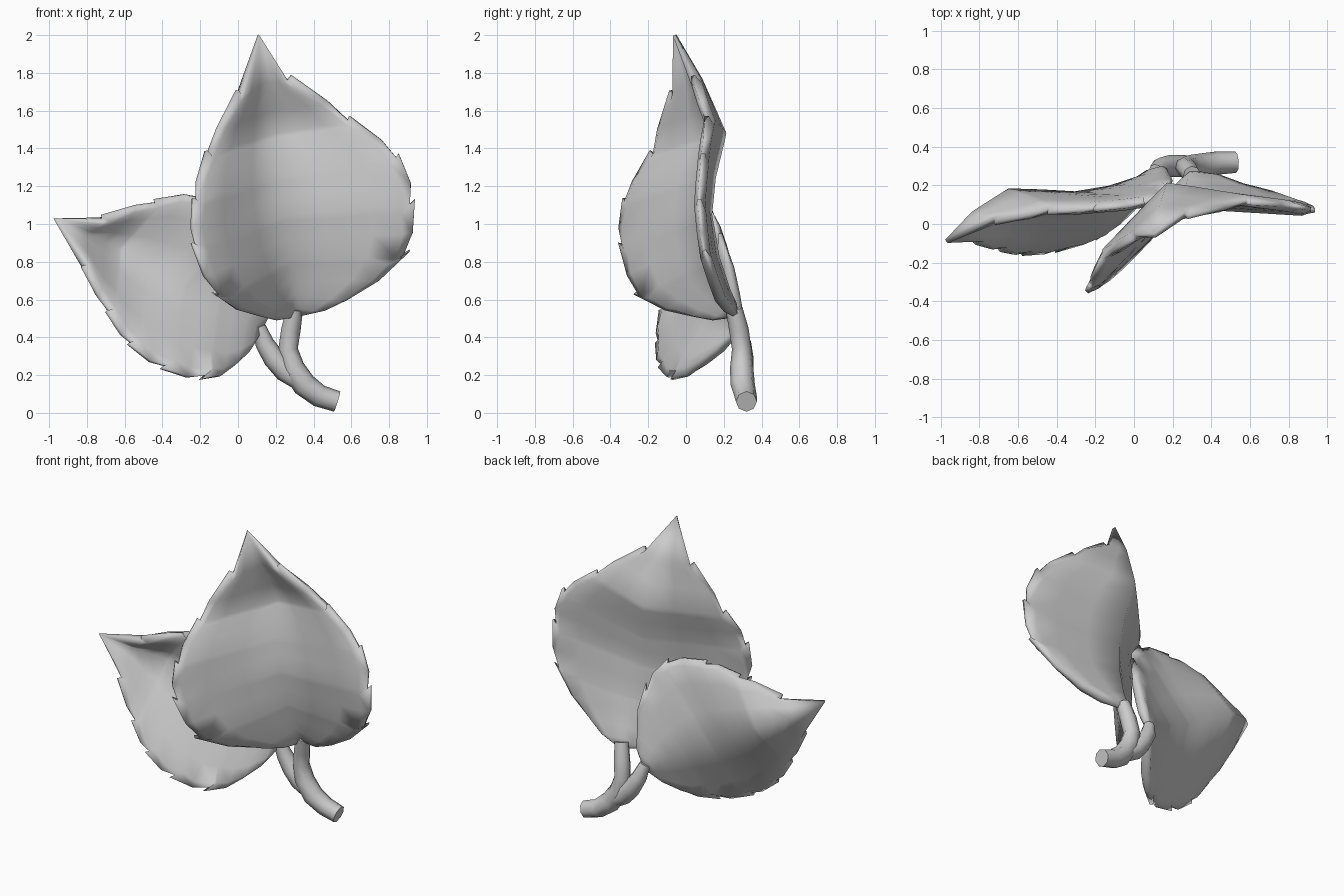
import bpy, bmesh
from mathutils import Vector as V

if "Cube" in bpy.data.objects:
    bpy.data.objects.remove(bpy.data.objects["Cube"])

THICK = 0.06
COLUMNS = (0.0, 0.35, 0.7, 0.94, 1.0)      # fractions from midrib to rim


def along(pts, t):
    """Point on a polyline at station t."""
    i = min(int(t), len(pts) - 2)
    return pts[i].lerp(pts[i + 1], t - i)


def leaf(name, midrib, sides):
    """Folded leaf blade: midrib plus two notched rims, all running tip to base."""
    mid = [V(p) for p in midrib]
    last = len(mid) - 1
    bm = bmesh.new()
    for side in sides:
        edge = [mid[0]] + [V(p) for p in side] + [mid[-1]]
        rows = []
        for i in range(last + 1):
            steps = [0.0]
            if 0 < i < last - 1:
                steps.append(0.14)             # tooth beside each notch
            if 0 < i < last:
                steps.append(0.55)             # swelling between notches
            for s in steps:
                t = i + s
                m, e = along(mid, t), along(edge, t)
                out = (e - m).normalized()
                rim = e.copy()
                if s == 0.14:
                    rim = edge[i] + 0.03 * (edge[i - 1] - edge[i]).normalized() + 0.035 * out
                elif s == 0.55:
                    e = e + 0.025 * out
                    rim = e + 0.012 * out
                rows.append([bm.verts.new(m.lerp(e, c)) for c in COLUMNS[:-1]]
                            + [bm.verts.new(rim)])
        for a, b in zip(rows, rows[1:]):
            for j in range(len(COLUMNS) - 1):
                bm.faces.new((a[j], a[j + 1], b[j + 1], b[j]))
    bmesh.ops.remove_doubles(bm, verts=bm.verts, dist=1e-4)
    bmesh.ops.recalc_face_normals(bm, faces=bm.faces)
    rim_ids = [v.index for v in bm.verts if v.is_boundary]
    bm.verts.index_update()
    rim_ids = [v.index for v in bm.verts if v.is_boundary]
    me = bpy.data.meshes.new(name)
    bm.to_mesh(me)
    bm.free()
    ob = bpy.data.objects.new(name, me)
    bpy.context.collection.objects.link(ob)
    # Thickness thins towards the rim, so it looks rounded
    group = ob.vertex_groups.new(name="thickness")
    group.add(range(len(me.vertices)), 1.0, 'REPLACE')
    group.add(rim_ids, 0.35, 'REPLACE')
    mod = ob.modifiers.new("thickness", 'SOLIDIFY')
    mod.thickness = THICK
    mod.offset = 0
    mod.vertex_group = group.name
    smooth(ob)
    return ob


def smooth(ob):
    bpy.ops.object.select_all(action='DESELECT')
    ob.select_set(True)
    bpy.context.view_layer.objects.active = ob
    bpy.ops.object.shade_smooth()


def stem(name, points):
    """Round stalk along (x, y, z, radius) points."""
    cu = bpy.data.curves.new(name, 'CURVE')
    cu.dimensions = '3D'
    cu.bevel_depth = 1.0
    cu.bevel_resolution = 2
    cu.use_fill_caps = True
    sp = cu.splines.new('POLY')
    sp.points.add(len(points) - 1)
    for p, (x, y, z, r) in zip(sp.points, points):
        p.co = (x, y, z, 1)
        p.radius = r
    sp.use_smooth = True
    ob = bpy.data.objects.new(name, cu)
    bpy.context.collection.objects.link(ob)


# Large upright leaf
leaf("large_leaf",
     [(.11, -.06, 2.0), (.14, .06, 1.76), (.18, .185, 1.48), (.21, .13, 1.25),
      (.24, .11, 1.05), (.27, .15, .82), (.29, .21, .64), (.30, .27, .51)],
     [[(.26, .05, 1.76), (.58, .12, 1.55), (.84, .09, 1.35), (.91, .07, 1.10),
       (.87, .10, .83), (.58, .18, .60)],
      [(.01, -.06, 1.69), (-.16, -.17, 1.37), (-.22, -.32, 1.12), (-.22, -.33, .88),
       (-.10, -.24, .62), (.12, .05, .51)]])

# Small leaf leaning left
leaf("small_leaf",
     [(-.97, -.09, 1.03), (-.82, .04, .95), (-.64, .155, .87), (-.48, .15, .78),
      (-.30, .14, .68), (-.12, .17, .59), (.03, .22, .50), (.12, .28, .43)],
     [[(-.72, .02, 1.02), (-.44, .07, 1.11), (-.20, .08, 1.14), (.06, .11, 1.09),
       (.16, .19, .90), (.18, .26, .64)],
      [(-.81, -.08, .78), (-.68, -.12, .54), (-.56, -.14, .37), (-.38, -.12, .25),
       (-.17, -.05, .20), (-.02, .08, .25)]])

# Main stalk and its side branch
stem("main_stem",
     [(.525, .32, .06, .056), (.43, .315, .09, .06), (.35, .30, .15, .065),
      (.29, .295, .24, .062), (.265, .295, .34, .052), (.28, .28, .44, .052),
      (.30, .255, .55, .045)])
stem("side_stem",
     [(.33, .30, .16, .045), (.25, .30, .22, .058), (.19, .30, .29, .058),
      (.14, .295, .37, .05), (.11, .275, .46, .035)])
